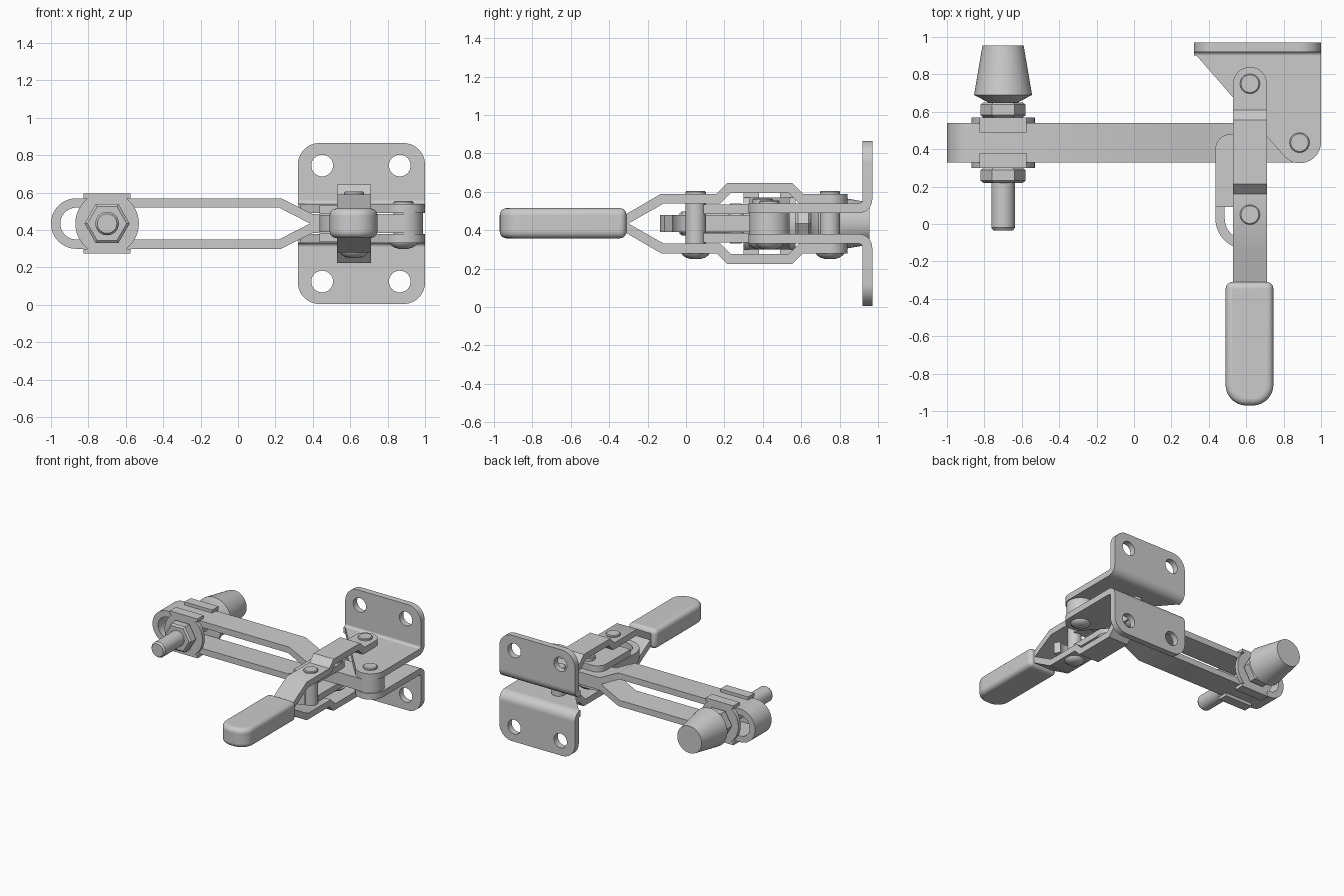
import bpy, bmesh
from math import sin, cos, pi, radians

if "Cube" in bpy.data.objects:
    bpy.data.objects.remove(bpy.data.objects["Cube"])

MID = 0.435   # every part is modelled around this horizontal symmetry plane


def arc(cx, cy, r, a0, a1, n=16):
    return [(cx + r * cos(radians(a0 + (a1 - a0) * i / n)),
             cy + r * sin(radians(a0 + (a1 - a0) * i / n))) for i in range(n + 1)]


def place(axis, u, v, t):
    return {'x': (t, u, v), 'y': (u, t, v), 'z': (u, v, t)}[axis]


def apply_mod(ob, kind, **props):
    m = ob.modifiers.new(kind.title(), kind)
    for k, v in props.items():
        setattr(m, k, v)
    bpy.context.view_layer.objects.active = ob
    bpy.ops.object.modifier_apply(modifier=m.name)


def smooth(ob):
    bpy.ops.object.select_all(action='DESELECT')
    ob.select_set(True)
    bpy.context.view_layer.objects.active = ob
    bpy.ops.object.shade_smooth_by_angle(angle=radians(32))


def finish(name, bm, mirror=False):
    bmesh.ops.recalc_face_normals(bm, faces=bm.faces[:])
    me = bpy.data.meshes.new(name)
    bm.to_mesh(me)
    bm.free()
    ob = bpy.data.objects.new(name, me)
    bpy.context.collection.objects.link(ob)
    ob.location.z = MID
    if mirror:
        apply_mod(ob, 'MIRROR', use_axis=(False, False, True), use_mirror_merge=False)
    smooth(ob)
    return ob


def prism(name, pts, axis, a, b, mirror=False):
    """Extrude a 2D outline from a to b along an axis."""
    bm = bmesh.new()
    f = bm.faces.new([bm.verts.new(place(axis, u, v, a)) for u, v in pts])
    new = bmesh.ops.extrude_face_region(bm, geom=[f])['geom']
    bmesh.ops.translate(bm, vec=place(axis, 0, 0, b - a),
                        verts=[g for g in new if isinstance(g, bmesh.types.BMVert)])
    return finish(name, bm, mirror)


def lathe(name, axis, c, prof, seg=32, mirror=False):
    """Stack rings (position, radius) along an axis through c."""
    bm = bmesh.new()
    rings = [[bm.verts.new(place(axis, c[0] + r * cos(2 * pi * i / seg),
                                 c[1] + r * sin(2 * pi * i / seg), t))
              for i in range(seg)] for t, r in prof]
    for p, q in zip(rings, rings[1:]):
        for i in range(seg):
            j = (i + 1) % seg
            bm.faces.new((p[i], p[j], q[j], q[i]))
    bm.faces.new(rings[0])
    bm.faces.new(rings[-1])
    return finish(name, bm, mirror)


def box(name, x0, x1, y0, y1, z0, z1, mirror=False):
    return prism(name, [(x0, y0), (x1, y0), (x1, y1), (x0, y1)], 'z', z0, z1, mirror)


# Mounting flanges with bolt holes
flange = prism("mounting_flange",
               [(0.32, 0.125), (1.0, 0.125)] + arc(0.885, 0.315, 0.12 - 0.005, 0, 90)
               + arc(0.435, 0.315, 0.115, 90, 180), 'y', 0.92, 0.97)
for hx in (0.45, 0.865):
    cutter = lathe("hole_cutter", 'y', (hx, 0.31), [(0.85, 0.058), (1.05, 0.058)])
    cutter.hide_render = True
    apply_mod(flange, 'BOOLEAN', object=cutter, operation='DIFFERENCE', solver='EXACT')
    bpy.data.objects.remove(cutter)
apply_mod(flange, 'MIRROR', use_axis=(False, False, True), use_mirror_merge=False)
smooth(flange)

# Sheet bends and horizontal bracket plates
prism("bracket_bend", arc(0.90, 0.125, 0.07, -90, 0, 10) + arc(0.90, 0.125, 0.02, 0, -90, 10),
      'x', 0.32, 1.0, True)
prism("bracket_plate", [(1.0, 0.90), (0.335, 0.90)] + arc(0.887, 0.438, 0.113, 220, 360, 20),
      'z', 0.055, 0.105, True)

# Slotted clamp arm: a strip folded into a long U, with rounded pivot end
prism("clamp_arm",
      [(0.885, 0.05), (0.40, 0.05), (0.23, 0.135)] + arc(-0.865, 0, 0.135, 90, 180)
      + arc(-0.865, 0, 0.085, 180, 90) + [(0.22, 0.085), (0.385, 0), (0.885, 0)],
      'y', 0.33, 0.54, True)
prism("arm_pivot_end", arc(0.885, 0.435, 0.105, -90, 90, 24), 'z', -0.055, 0.055)

# Handle straps, stepped over the linkage and pinched into the grip
prism("handle_strap",
      [(0.75, 0.155), (0.61, 0.155), (0.555, 0.21), (0.215, 0.21), (0.16, 0.155),
       (-0.13, 0.155), (-0.31, 0.05), (-0.5, 0.05), (-0.5, 0), (-0.30, 0),
       (-0.115, 0.105), (0.18, 0.105), (0.235, 0.16), (0.535, 0.16),
       (0.59, 0.105), (0.75, 0.105)], 'x', 0.53, 0.71, True)
prism("handle_strap_end", arc(0.62, 0.75, 0.09, 0, 180, 24), 'z', 0.105, 0.155, True)

# Soft grip
grip = prism("handle_grip", [(0.745, -0.31), (0.49, -0.31)] + arc(0.60, -0.86, 0.11, 180, 270)
             + arc(0.635, -0.86, 0.11, 270, 360), 'z', -0.077, 0.08)
apply_mod(grip, 'BEVEL', width=0.035, segments=5, limit_method='ANGLE', angle_limit=radians(40))
smooth(grip)

# Toggle link plates and the curved stop below them
prism("link_plate", [(0.435, 0.09), (0.66, 0.09)] + arc(0.58, 0.40, 0.08, 0, 90, 8)
      + arc(0.515, 0.40, 0.08, 90, 180, 8), 'z', 0.05, 0.10, True)
prism("link_stop", [(0.485, 0.33), (0.435, 0.33)] + arc(0.60, 0.03, 0.165, 180, 300, 20)
      + arc(0.60, 0.03, 0.115, 300, 180, 20), 'z', -0.045, 0.045)

# Rivets: flat head on top, domed head underneath
for name, x, y, base, top in (("handle_rivet", 0.62, 0.75, -0.155, 0.17),
                              ("link_rivet", 0.62, 0.05, -0.155, 0.17),
                              ("arm_rivet", 0.885, 0.435, -0.105, 0.12),
                              ("toggle_rivet", 0.60, 0.40, -0.105, 0.13)):
    lathe(name, 'z', (x, y), [(base - 0.03, 0.025), (base - 0.023, 0.05), (base - 0.01, 0.068),
                              (base, 0.074), (base, 0.053), (top - 0.006, 0.053), (top, 0.047)])

# Spindle with hex nuts and rubber foot
AX = (-0.70, 0)
lathe("spindle", 'y', AX, [(-0.035, 0.052), (-0.02, 0.063), (0.70, 0.063)])
for name, y0, y1 in (("front_nut", 0.22, 0.30), ("rear_nut", 0.57, 0.65)):
    lathe(name, 'y', AX, [(y0, 0.105), (y0 + 0.012, 0.121), (y1 - 0.012, 0.121), (y1, 0.105)], 6)
lathe("rubber_foot", 'y', AX, [(0.645, 0.07), (0.69, 0.155), (0.955, 0.11)], 48)

# Flanged washers with tabs folded over the arm
for name, y0, y1, t0, t1 in (("front_washer", 0.30, 0.33, 0.30, 0.38),
                             ("rear_washer", 0.54, 0.57, 0.49, 0.57)):
    prism(name, arc(-0.70, 0, 0.17, -60, 60) + arc(-0.70, 0, 0.17, 120, 240), 'y', y0, y1)
    box(name + "_tab", -0.825, -0.575, t0, t1, 0.135, 0.16, True)
